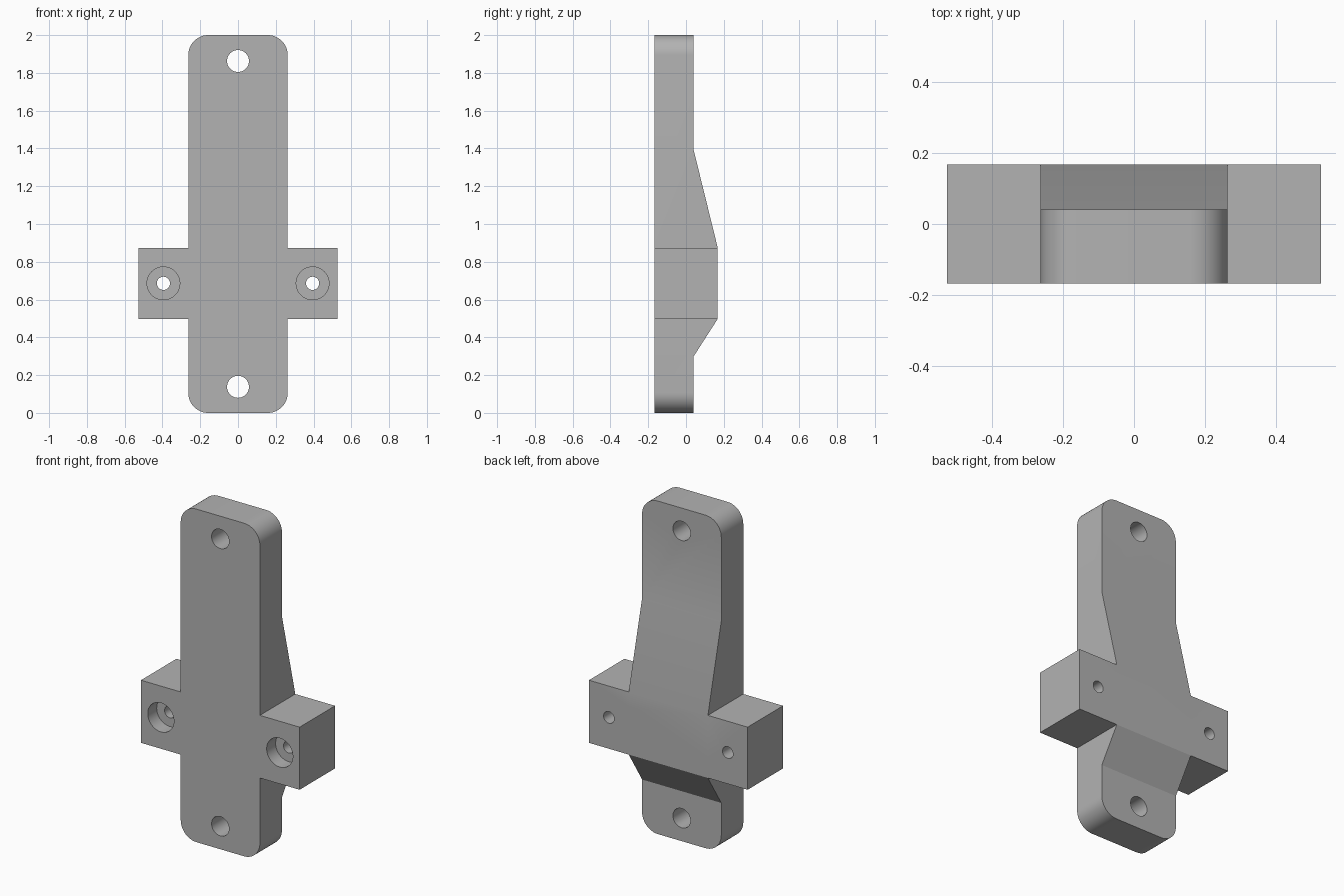
import bpy, bmesh, math
from mathutils import Matrix, Vector

cube = bpy.data.objects.get("Cube")
if cube:
    bpy.data.objects.remove(cube, do_unlink=True)

FRONT, BACK, PLATE_BACK = -0.168, 0.168, 0.041
HALF_BAR, HALF_BLOCK = 0.263, 0.527
BLOCK_LOW, BLOCK_HIGH = 0.498, 0.874

grey = bpy.data.materials.new("plain grey")
grey.use_nodes = True
grey.diffuse_color = (0.45, 0.45, 0.45, 1)
grey.node_tree.nodes["Principled BSDF"].inputs["Base Color"].default_value = grey.diffuse_color


def make_object(name, bm):
    bmesh.ops.recalc_face_normals(bm, faces=bm.faces)
    mesh = bpy.data.meshes.new(name)
    bm.to_mesh(mesh)
    bm.free()
    mesh.materials.append(grey)
    obj = bpy.data.objects.new(name, mesh)
    bpy.context.collection.objects.link(obj)
    return obj


def extrude_profile(points, half_width):
    """Side profile (y, z) swept across x."""
    bm = bmesh.new()
    face = bm.faces.new([bm.verts.new((-half_width, y, z)) for y, z in points])
    swept = bmesh.ops.extrude_face_region(bm, geom=[face])["geom"]
    bmesh.ops.translate(bm, vec=(2 * half_width, 0, 0),
                        verts=[v for v in swept if isinstance(v, bmesh.types.BMVert)])
    return bm


def drill(name, x, z, radius, y_start, y_end):
    """Cylinder cutter running along y."""
    bm = bmesh.new()
    place = Matrix.Translation((x, (y_start + y_end) / 2, z)) @ Matrix.Rotation(math.pi / 2, 4, 'X')
    bmesh.ops.create_cone(bm, cap_ends=True, segments=48, radius1=radius, radius2=radius,
                          depth=y_end - y_start, matrix=place)
    return make_object(name, bm)


def combine(target, tool, operation):
    mod = target.modifiers.new(tool.name, 'BOOLEAN')
    mod.operation, mod.solver, mod.object = operation, 'EXACT', tool
    bpy.context.view_layer.objects.active = target
    bpy.ops.object.modifier_apply(modifier=mod.name)
    bpy.data.objects.remove(tool, do_unlink=True)


# Long plate with the thickened, sloping middle
bm = extrude_profile([(FRONT, 0), (PLATE_BACK, 0), (PLATE_BACK, 0.3), (BACK, BLOCK_LOW),
                      (BACK, BLOCK_HIGH), (PLATE_BACK, 1.39), (PLATE_BACK, 2), (FRONT, 2)], HALF_BAR)
# Rounded plate corners
corners = [e for e in bm.edges
           if abs((e.verts[0].co - e.verts[1].co).y) > 0.1
           and all(min(v.co.z, 2 - v.co.z) < 0.001 for v in e.verts)]
bmesh.ops.bevel(bm, geom=corners, offset=0.105, segments=12, profile=0.5, affect='EDGES')
bracket = make_object("mounting_bracket", bm)

# Cross block with side ears
cross = make_object("cross_block", extrude_profile(
    [(FRONT, BLOCK_LOW), (BACK, BLOCK_LOW), (BACK, BLOCK_HIGH), (FRONT, BLOCK_HIGH)], HALF_BLOCK))
combine(bracket, cross, 'UNION')

# End holes, then counterbored ear holes
for z in (0.138, 1.863):
    combine(bracket, drill("end_hole", 0, z, 0.058, -0.3, 0.3), 'DIFFERENCE')
for side in (-1, 1):
    x = side * 0.395
    combine(bracket, drill("counterbore", x, 0.686, 0.087, -0.3, FRONT + 0.085), 'DIFFERENCE')
    combine(bracket, drill("ear_hole", x, 0.686, 0.035, -0.3, 0.3), 'DIFFERENCE')

# Smooth the round surfaces, keep hard edges crisp
bpy.ops.object.select_all(action='DESELECT')
bracket.select_set(True)
bpy.context.view_layer.objects.active = bracket
bpy.ops.object.shade_smooth_by_angle(angle=math.radians(30))
